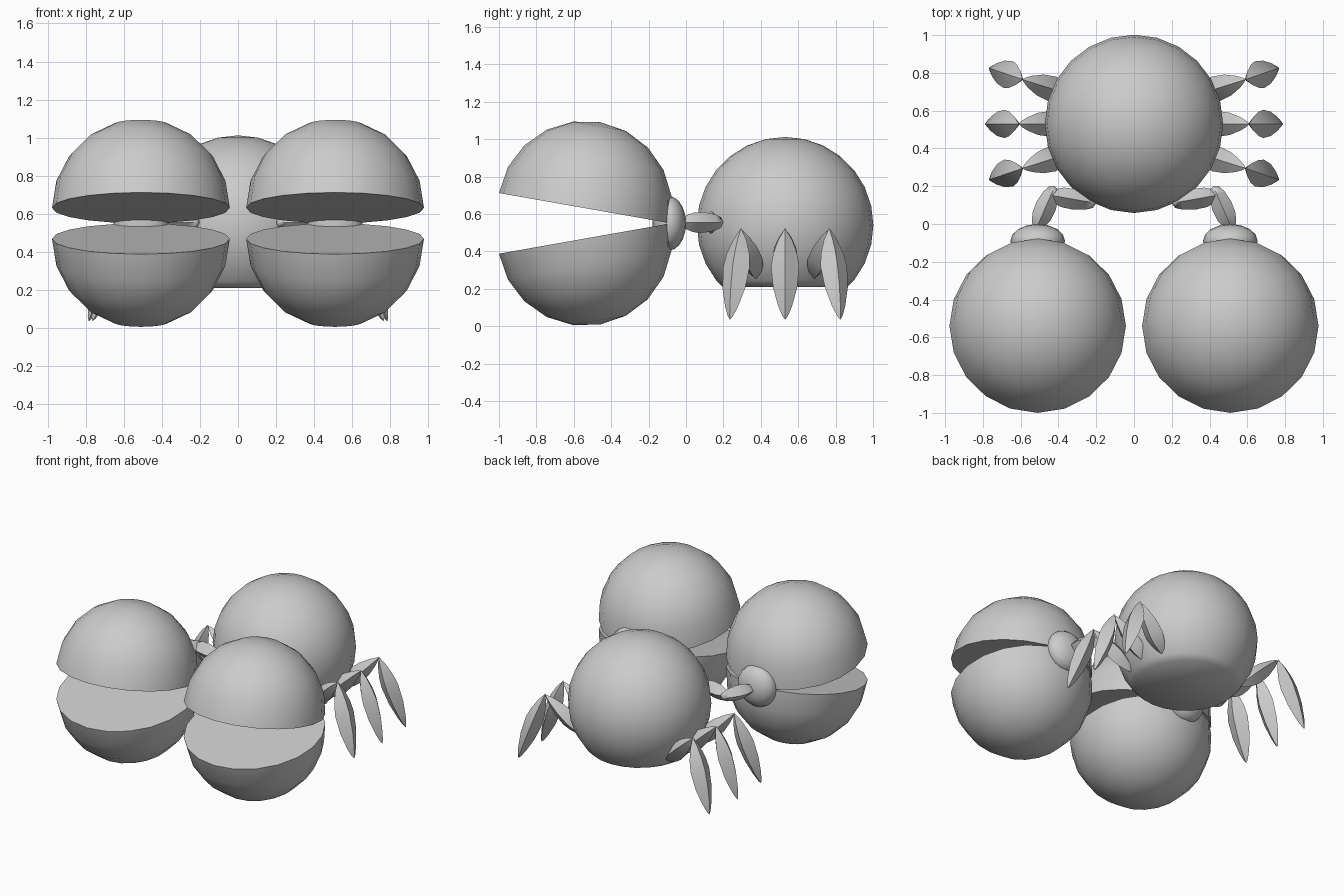
import bpy, bmesh, math
from mathutils import Vector, Matrix

if "Cube" in bpy.data.objects:
    bpy.data.objects.remove(bpy.data.objects["Cube"])

grey = bpy.data.materials.new("grey_shell")
grey.diffuse_color = (0.6, 0.6, 0.6, 1)
grey.use_nodes = True
grey.node_tree.nodes["Principled BSDF"].inputs["Base Color"].default_value = grey.diffuse_color


def finish(name, bm, angle):
    """Turn a bmesh into a shaded grey object."""
    bmesh.ops.recalc_face_normals(bm, faces=bm.faces)
    me = bpy.data.meshes.new(name)
    bm.to_mesh(me)
    bm.free()
    me.materials.append(grey)
    ob = bpy.data.objects.new(name, me)
    bpy.context.collection.objects.link(ob)
    bpy.ops.object.select_all(action='DESELECT')
    ob.select_set(True)
    bpy.context.view_layer.objects.active = ob
    bpy.ops.object.shade_smooth_by_angle(angle=math.radians(angle))
    return ob


def ball(radius, segs=20, rings=10, floor=None):
    """Sphere, optionally cut off flat below floor."""
    bm = bmesh.new()
    bmesh.ops.create_uvsphere(bm, u_segments=segs, v_segments=rings, radius=radius)
    if floor is not None:
        cut = bmesh.ops.bisect_plane(
            bm, geom=bm.verts[:] + bm.edges[:] + bm.faces[:], dist=1e-4,
            plane_co=(0, 0, floor), plane_no=(0, 0, -1), clear_outer=True)
        rim = [e for e in bm.edges if e.is_boundary]
        bmesh.ops.contextual_create(bm, geom=rim)
    return bm


# Profile of a limb: position along it and share of its full width
LIMB = [(0.13, 0.5), (0.28, 0.85), (0.42, 1), (0.65, 0.86), (0.85, 0.5), (0.96, 0.2)]


def limb(name, a, b, wide, deep, profile=LIMB, angle=50):
    """Pointed spindle with a diamond section from a to b."""
    a, b = Vector(a), Vector(b)
    axis = (b - a).normalized()
    side = axis.cross(Vector((0, 0, 1))).normalized()
    up = side.cross(axis)
    bm = bmesh.new()
    start, end = bm.verts.new(a), bm.verts.new(b)
    rings = []
    for t, w in profile:
        c = a.lerp(b, t)
        rings.append([bm.verts.new(c + d * w) for d in
                      (side * wide, up * deep, -side * wide, -up * deep)])
    for i in range(4):
        j = (i + 1) % 4
        bm.faces.new((start, rings[0][i], rings[0][j]))
        bm.faces.new((end, rings[-1][j], rings[-1][i]))
        for r, q in zip(rings, rings[1:]):
            bm.faces.new((r[i], q[i], q[j], r[j]))
    finish(name, bm, angle)


# Body with a flat underside
bm = ball(0.472, 24, 14, -0.33)
bmesh.ops.translate(bm, vec=(0, 0.53, 0.54), verts=bm.verts)
finish("body", bm, 60)

ARM = [(0.1, 0.6), (0.3, 0.95), (0.55, 1), (0.8, 0.8), (0.95, 0.5)]
OPEN = math.radians(10)
# y of hip, knee and foot for each leg
LEGS = {"front": (0.38, 0.295, 0.235), "middle": (0.53, 0.53, 0.53),
        "rear": (0.68, 0.765, 0.825)}

for s, label in ((-1, "left"), (1, "right")):
    # Claw: two half spheres opened about a hinge at the back
    for k, jaw in ((1, "upper"), (-1, "lower")):
        bm = ball(0.467, floor=0)
        m = (Matrix.Translation((s * 0.51, -0.08, 0.55))
             @ Matrix.Diagonal((1, 1, k, 1))
             @ Matrix.Rotation(-OPEN, 4, 'X')
             @ Matrix.Translation((0, -0.467, 0)))
        bmesh.ops.transform(bm, matrix=m, verts=bm.verts)
        finish(f"{label}_{jaw}_claw", bm, 40)

    # Wrist knob behind the claw
    bm = ball(1, 16, 10)
    bmesh.ops.transform(bm, verts=bm.verts, matrix=(
        Matrix.Translation((s * 0.51, -0.09, 0.55))
        @ Matrix.Diagonal((0.145, 0.09, 0.145, 1))))
    finish(f"{label}_wrist", bm, 40)

    # Arm in two pieces
    limb(f"{label}_forearm", (s * 0.52, -0.03, 0.555), (s * 0.42, 0.2, 0.555),
         0.055, 0.055, ARM)
    limb(f"{label}_upper_arm", (s * 0.455, 0.155, 0.555), (s * 0.2, 0.11, 0.555),
         0.055, 0.06, ARM)

    # Three legs, each with a thigh and a shin
    for leg, (hip, knee, foot) in LEGS.items():
        out = 0.02 if leg == "middle" else 0
        kx = s * (0.59 + out)
        limb(f"{label}_{leg}_thigh", (s * 0.32, hip, 0.25), (kx, knee, 0.515),
             0.068, 0.06)
        limb(f"{label}_{leg}_shin", (kx, knee, 0.525),
             (s * (0.765 + out), foot, 0.035), 0.075, 0.06)
